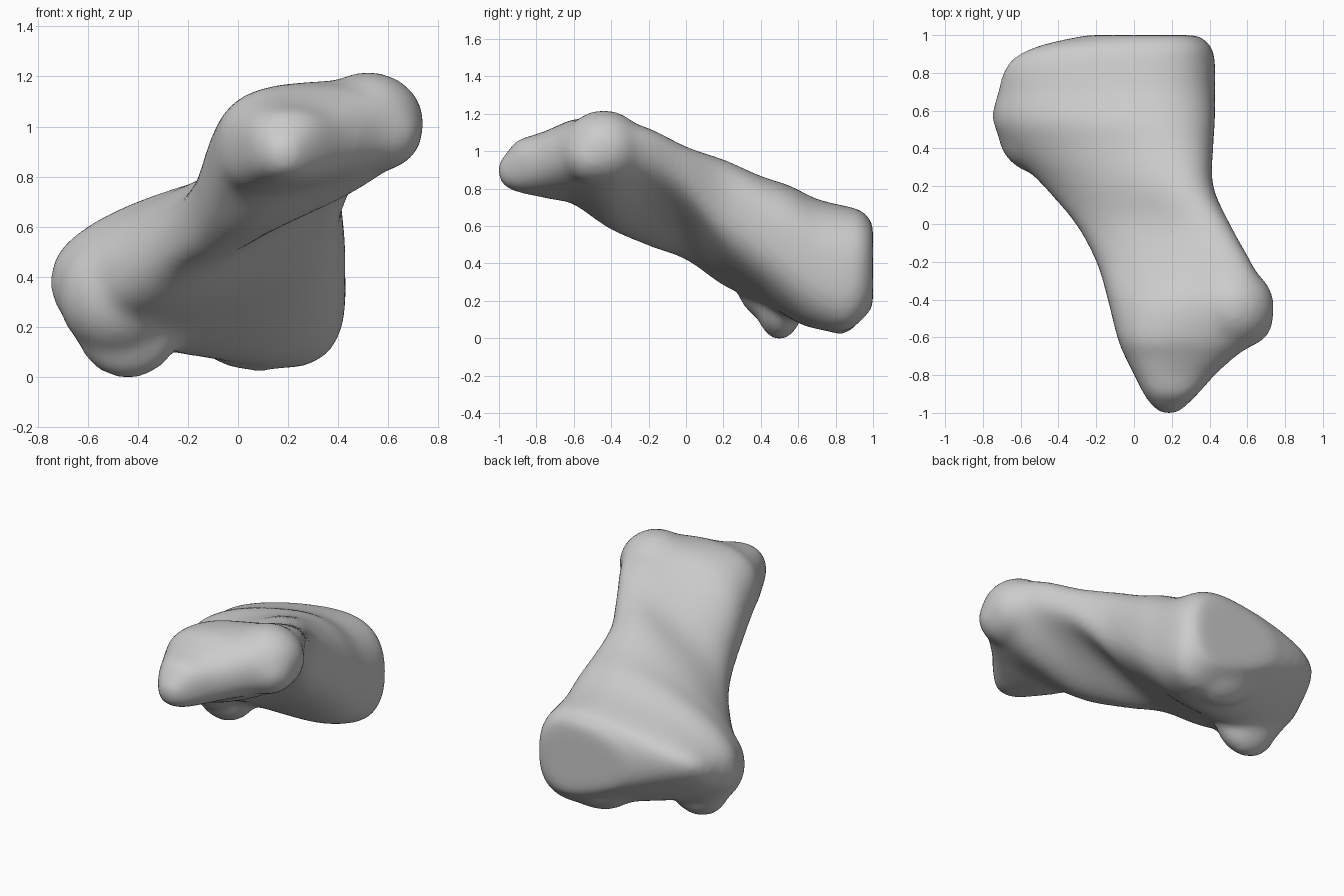
import bpy
import bmesh
from math import sin, cos, tau, copysign
from mathutils import Matrix, Vector

if "Cube" in bpy.data.objects:
    bpy.data.objects.remove(bpy.data.objects["Cube"], do_unlink=True)

SIDES = 48
STEPS = 4

# Stations along the bone: y, then x range, then z range at the low-x and high-x sides
STATIONS = [
    (-1.01, .15, .22, .87, .93, .87, .93),
    (-.97, .1, .27, .81, .98, .81, .98),
    (-.9, .05, .34, .77, 1.06, .79, 1.06),
    (-.8, 0, .43, .73, 1.1, .8, 1.08),
    (-.7, -.05, .54, .69, 1.13, .82, 1.13),
    (-.6, -.09, .66, .65, 1.17, .84, 1.17),
    (-.4, -.14, .71, .47, 1.11, .82, 1.23),
    (-.2, -.2, .62, .37, .9, .82, 1.21),
    (0, -.31, .51, .32, .72, .68, 1.13),
    (.2, -.48, .42, .2, .62, .4, 1.09),
    (.4, -.67, .42, .14, .6, .21, .99),
    (.55, -.75, .43, .12, .63, .07, .92),
    (.7, -.72, .43, .2, .62, -.04, .82),
    (.85, -.67, .43, .34, .61, -.1, .77),
    (.94, -.52, .41, .36, .61, -.02, .73),
    (1, -.25, .34, .28, .58, .1, .64),
]


def rounded(value):
    return copysign(abs(value) ** .8, value)


def blend(a, b, c, d, t):
    """Smooth curve from station b to station c."""
    bend = 2 * a - 5 * b + 4 * c - d + t * (3 * (b - c) + d - a)
    return b + t / 2 * (c - a + t * bend)


def section(bm, station):
    """Ring of vertices shaped as a soft, sheared and tapered oval."""
    y, x0, x1, low0, high0, low1, high1 = station
    # The underside is hollow along the middle of the shaft
    hollow = max(0, .07 - .25 * (y - .1) ** 2)
    ring = []
    for i in range(SIDES):
        angle = tau * i / SIDES
        t = (rounded(cos(angle)) + 1) / 2
        low = low0 + (low1 - low0) * t
        high = high0 + (high1 - high0) * t
        z = (low + high) / 2 + (high - low) / 2 * rounded(sin(angle))
        if sin(angle) < 0:
            z += hollow * 6 * t * t * (1 - t)
        ring.append(bm.verts.new((x0 + (x1 - x0) * t, y, z)))
    return ring


def swelling(bm, center, radii):
    """Ellipsoid that is fused with the shaft."""
    place = Matrix.Translation(center) @ Matrix.Diagonal((*radii, 1))
    bmesh.ops.create_icosphere(bm, subdivisions=4, radius=1, matrix=place)


# Shaft lofted smoothly through the stations
bm = bmesh.new()
points = [Vector(station) for station in STATIONS]
padded = [points[0], *points, points[-1]]
rings = []
for group in zip(padded, padded[1:], padded[2:], padded[3:]):
    rings += [section(bm, blend(*group, k / STEPS)) for k in range(STEPS)]
rings.append(section(bm, points[-1]))
for a, b in zip(rings, rings[1:]):
    for i in range(SIDES):
        j = (i + 1) % SIDES
        bm.faces.new((a[i], a[j], b[j], b[i]))
bm.faces.new(rings[0])
bm.faces.new(rings[-1])

# Side knob of the front end
swelling(bm, Vector((.52, -.44, 1.015)), (.225, .22, .205))
swelling(bm, Vector((.56, -.5, .98)), (.18, .16, .16))

# Lower lobes of the broad rear end
swelling(bm, Vector((-.48, .48, .33)), (.24, .22, .25))
swelling(bm, Vector((-.44, .5, .2)), (.21, .13, .21))
swelling(bm, Vector((.08, .82, .25)), (.3, .15, .23))
bmesh.ops.recalc_face_normals(bm, faces=bm.faces)

mesh = bpy.data.meshes.new("bone")
bm.to_mesh(mesh)
bm.free()
bone = bpy.data.objects.new("bone", mesh)
bpy.context.collection.objects.link(bone)

# Fuse all volumes and soften the joins
fuse = bone.modifiers.new("fuse", "REMESH")
fuse.mode = "VOXEL"
fuse.voxel_size = .022
fuse.use_smooth_shade = True
soften = bone.modifiers.new("soften", "SMOOTH")
soften.factor = .5
soften.iterations = 22
for face in mesh.polygons:
    face.use_smooth = True

# Plain grey surface
grey = bpy.data.materials.new("bone_grey")
grey.use_nodes = True
color = (.6, .6, .6, 1)
grey.diffuse_color = color
grey.node_tree.nodes["Principled BSDF"].inputs["Base Color"].default_value = color
mesh.materials.append(grey)
